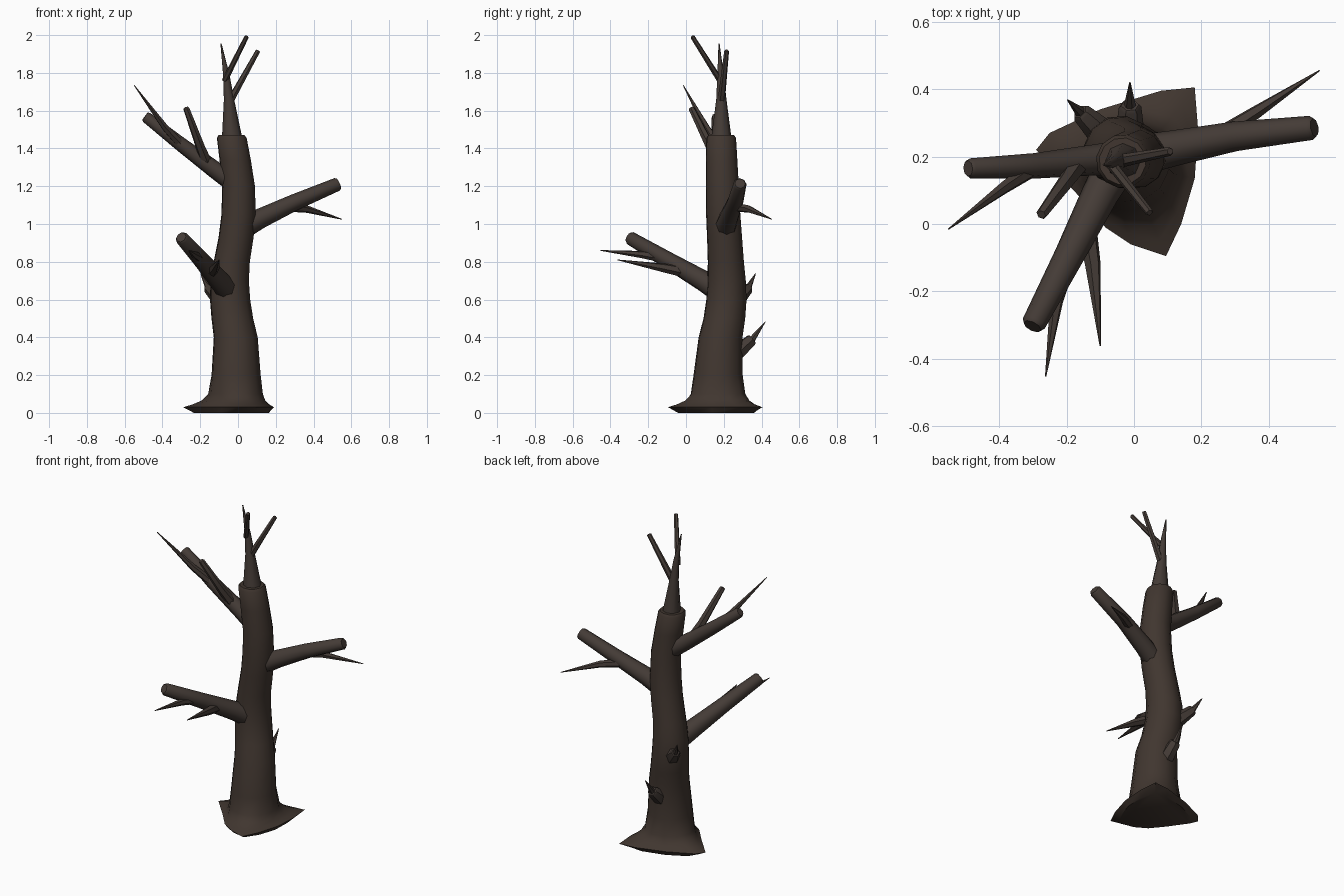
import bpy, bmesh, math
from mathutils import Vector

if "Cube" in bpy.data.objects:
    bpy.data.objects.remove(bpy.data.objects["Cube"])


def material(name, color):
    m = bpy.data.materials.new(name)
    m.diffuse_color = (*color, 1)
    m.use_nodes = True
    m.node_tree.nodes["Principled BSDF"].inputs["Base Color"].default_value = m.diffuse_color
    return m


BARK = material("bark", (0.052, 0.037, 0.029))
WOOD = material("branch_wood", (0.058, 0.044, 0.037))


def loft(name, rings, mat):
    """Skin a list of equal-length point rings, cap both ends."""
    bm = bmesh.new()
    vr = [[bm.verts.new(p) for p in r] for r in rings]
    n = len(vr[0])
    for a, b in zip(vr, vr[1:]):
        for i in range(n):
            j = (i + 1) % n
            bm.faces.new((a[i], a[j], b[j], b[i]))
    bm.faces.new(vr[0][::-1])
    bm.faces.new(vr[-1])
    bmesh.ops.recalc_face_normals(bm, faces=bm.faces)
    me = bpy.data.meshes.new(name)
    bm.to_mesh(me)
    bm.free()
    me.materials.append(mat)
    ob = bpy.data.objects.new(name, me)
    bpy.context.collection.objects.link(ob)
    bpy.context.view_layer.objects.active = ob
    ob.select_set(True)
    bpy.ops.object.shade_smooth_by_angle(angle=math.radians(46))
    ob.select_set(False)
    return ob


def limb(name, path, sides=8, blunt=True):
    """Tapered round limb along (x, y, z, radius) points."""
    pts = [Vector(p[:3]) for p in path]
    rad = [p[3] for p in path]
    if blunt:  # small worn rim at the cut end
        d = (pts[-1] - pts[-2]).normalized()
        pts.append(pts[-1] + d * rad[-1] * 0.3)
        rad.append(rad[-1] * 0.78)
    axis = (pts[-1] - pts[0]).normalized()
    u = axis.orthogonal().normalized()
    v = axis.cross(u)
    angles = [2 * math.pi * i / sides for i in range(sides)]
    rings = [[p + (u * math.cos(a) + v * math.sin(a)) * r for a in angles]
             for p, r in zip(pts, rad)]
    return loft(name, rings, WOOD)


# Trunk: irregular root outline blended into round rings
outline = [(.18, .405), (.08, .395), (-.10, .34), (-.25, .27), (-.29, .22), (-.17, .09),
           (-.085, -.01), (-.01, -.06), (.095, -.095), (.14, 0), (.18, .135), (.19, .28)]


def ring(x, y, z, r):
    return [Vector((x + r * math.cos(math.radians(50 + 30 * i)),
                    y + r * math.sin(math.radians(50 + 30 * i)), z)) for i in range(12)]


def root_ring(z, blend):
    return [Vector((*o, z)).lerp(p, blend) for o, p in zip(outline, ring(-.01, .17, z, .14))]


rings = [root_ring(0, .4), root_ring(.03, 0), root_ring(.045, .35), root_ring(.065, .68),
         root_ring(.1, .93)]
rings += [ring(*s) for s in [
    (-.01, .17, .2, .132), (-.012, .183, .4, .118), (-.03, .203, .5, .112), (-.042, .214, .6, .108),
    (-.044, .215, .7, .103), (-.033, .211, .8, .097), (-.01, .204, .93, .094), (.003, .197, 1.05, .092),
    (.003, .193, 1.2, .088), (-.015, .189, 1.34, .084), (-.033, .186, 1.455, .08),
    (-.034, .186, 1.47, .07)]]
loft("trunk", rings, BARK)

# Top spire with two twigs
limb("spire", [(-.03, .187, 1.43, .057), (-.048, .187, 1.66, .027),
               (-.062, .183, 1.79, .017), (-.09, .175, 1.955, .003)], blunt=False)
limb("spire_twig_front", [(-.07, .18, 1.76, .016), (.045, .035, 1.99, .012)], 6)
limb("spire_twig_side", [(-.045, .186, 1.645, .02), (.105, .215, 1.915, .013)], 6)

# Right branch
limb("right_branch", [(.02, .205, .975, .06), (.12, .225, 1.03, .053),
                      (.3, .26, 1.115, .044), (.525, .285, 1.21, .036)])
limb("right_twig", [(.24, .255, 1.09, .026), (.36, .33, 1.08, .02),
                    (.55, .455, 1.025, .002)], 6, False)

# Left branch
limb("left_branch", [(-.02, .195, 1.22, .056), (-.12, .19, 1.285, .046),
                     (-.3, .172, 1.42, .038), (-.485, .165, 1.565, .03)])
limb("left_twig_outer", [(-.3, .165, 1.42, .026), (-.385, .108, 1.51, .019),
                         (-.55, -.015, 1.735, .002)], 6, False)
limb("left_twig_inner", [(-.165, .18, 1.32, .032), (-.2, .128, 1.41, .025),
                         (-.273, .03, 1.61, .017)], 6)

# Front branch
limb("front_branch", [(-.055, .17, .65, .062), (-.1, .09, .70, .055),
                      (-.19, -.09, .805, .045), (-.297, -.295, .925, .036)])
limb("front_twig_outer", [(-.2, -.12, .82, .026), (-.23, -.23, .838, .02),
                          (-.262, -.452, .86, .002)], 6, False)
limb("front_twig_inner", [(-.145, .02, .74, .032), (-.122, -.12, .768, .024),
                          (-.1, -.362, .81, .002)], 6, False)

# Broken stubs at the back
limb("lower_stub", [(-.012, .255, .305, .045), (-.012, .345, .385, .034)], 6)
limb("lower_stub_spike", [(-.012, .325, .355, .024), (-.012, .42, .483, .002)], 6, False)
limb("upper_stub", [(-.09, .265, .595, .045), (-.155, .328, .66, .03)], 6)
limb("upper_stub_spike", [(-.145, .318, .64, .022), (-.197, .368, .737, .002)], 6, False)
